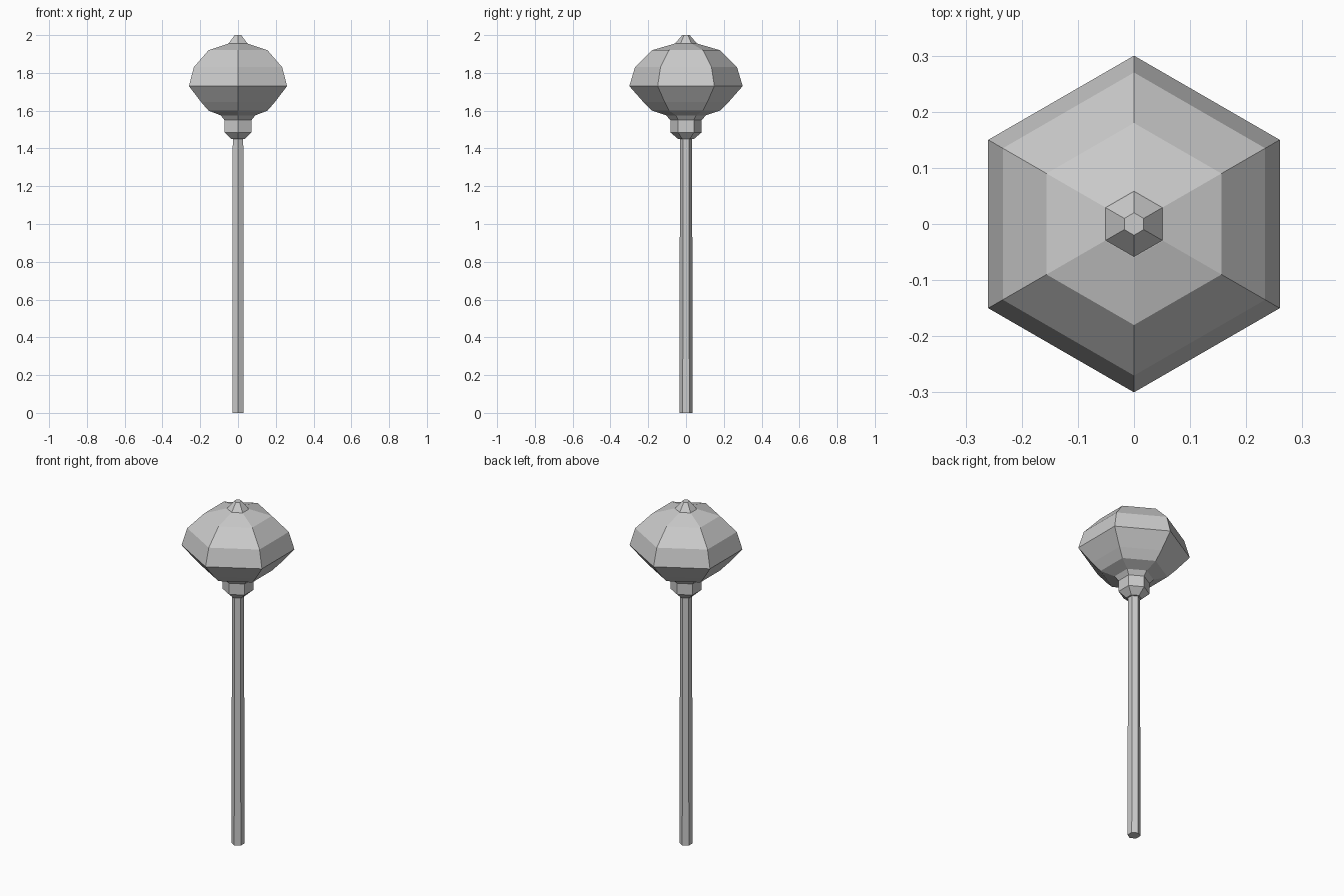
import bpy, bmesh
from math import sin, cos, pi

if "Cube" in bpy.data.objects:
    bpy.data.objects.remove(bpy.data.objects["Cube"])


def lathe(name, profile, sides=6):
    """Closed faceted solid from (radius, z) rings, corners on the y axis."""
    bm = bmesh.new()
    rings = [[bm.verts.new((r * sin(2 * pi * i / sides), r * cos(2 * pi * i / sides), z))
              for i in range(sides)] for r, z in profile]
    for a, b in zip(rings, rings[1:]):
        for i in range(sides):
            j = (i + 1) % sides
            bm.faces.new((a[i], a[j], b[j], b[i]))
    bm.faces.new(rings[0])
    bm.faces.new(rings[-1])
    bmesh.ops.recalc_face_normals(bm, faces=bm.faces)
    mesh = bpy.data.meshes.new(name)
    bm.to_mesh(mesh)
    bm.free()
    obj = bpy.data.objects.new(name, mesh)
    bpy.context.collection.objects.link(obj)
    return obj


# Slim handle
lathe("shaft", [(0.035, 0), (0.032, 1.46)])

# Collar, faceted head and small finial
lathe("collar", [(0.042, 1.45), (0.083, 1.485), (0.083, 1.55)])
lathe("head", [(0.083, 1.55), (0.105, 1.575), (0.18, 1.60), (0.225, 1.645),
               (0.30, 1.73), (0.27, 1.83), (0.18, 1.92), (0.06, 1.955)])
lathe("finial", [(0.06, 1.953), (0.02, 2.0)])
